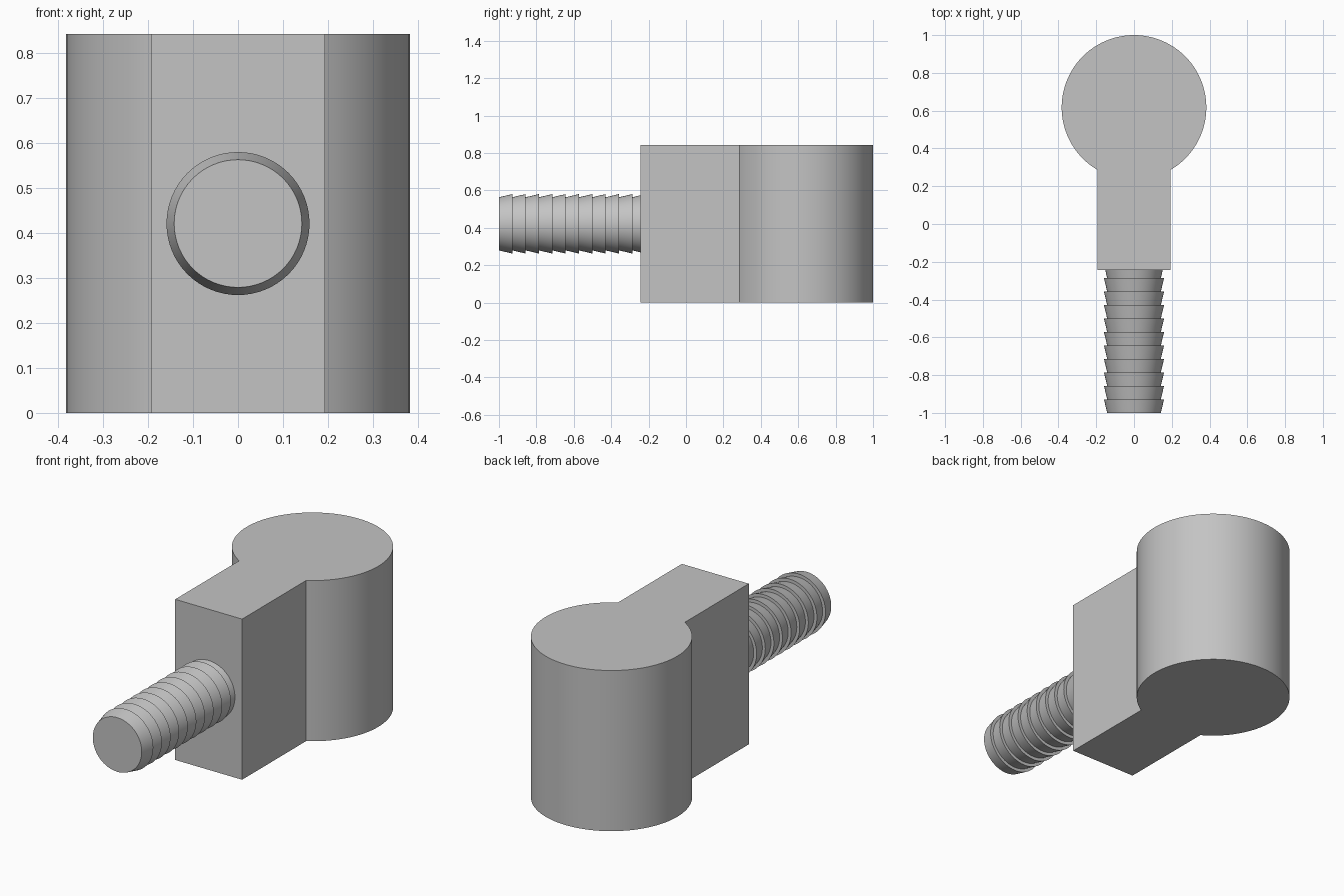
import bpy, bmesh, math
from mathutils import Vector

if "Cube" in bpy.data.objects:
    bpy.data.objects.remove(bpy.data.objects["Cube"], do_unlink=True)

HEIGHT = 0.842
HEAD_R, HEAD_Y = 0.383, 0.617
NECK_HALF, NECK_FRONT = 0.194, -0.243
PITCH, TEETH = 0.0713, 11
ROOT_R, TIP_R = 0.142, 0.159

grey = bpy.data.materials.new("plain grey")
grey.use_nodes = True
colour = (0.55, 0.55, 0.55, 1)
grey.diffuse_color = colour
grey.node_tree.nodes["Principled BSDF"].inputs["Base Color"].default_value = colour


def finish(name, bm):
    """Turn a bmesh into a smooth-shaded object with sharp edges kept."""
    bmesh.ops.recalc_face_normals(bm, faces=bm.faces)
    mesh = bpy.data.meshes.new(name)
    bm.to_mesh(mesh)
    bm.free()
    mesh.materials.append(grey)
    obj = bpy.data.objects.new(name, mesh)
    bpy.context.collection.objects.link(obj)
    bpy.ops.object.select_all(action='DESELECT')
    obj.select_set(True)
    bpy.context.view_layer.objects.active = obj
    bpy.ops.object.shade_smooth_by_angle(angle=math.radians(20))
    return obj


# Keyhole-shaped body: round head running into a square-ended neck
start = math.asin(NECK_HALF / HEAD_R)
steps = 80
outline = [(-NECK_HALF, NECK_FRONT), (NECK_HALF, NECK_FRONT)]
for i in range(steps + 1):
    a = start + (2 * math.pi - 2 * start) * i / steps
    outline.append((HEAD_R * math.sin(a), HEAD_Y - HEAD_R * math.cos(a)))
bm = bmesh.new()
base = bm.faces.new([bm.verts.new((x, y, 0)) for x, y in outline])
raised = bmesh.ops.extrude_face_region(bm, geom=[base], use_keep_orig=True)
top = [v for v in raised["geom"] if isinstance(v, bmesh.types.BMVert)]
bmesh.ops.translate(bm, verts=top, vec=(0, 0, HEIGHT))
finish("keyhole_body", bm)

# Barbed stem: a saw-tooth profile swept round the y axis
sides = 64
bm = bmesh.new()
rings = []
for t in range(TEETH):
    for y, r in ((-1 + t * PITCH, ROOT_R), (-1 + (t + 1) * PITCH, TIP_R)):
        rings.append([bm.verts.new((r * math.cos(a), y, HEIGHT / 2 + r * math.sin(a)))
                      for a in (2 * math.pi * k / sides for k in range(sides))])
for one, two in zip(rings, rings[1:]):
    for k in range(sides):
        n = (k + 1) % sides
        bm.faces.new((one[k], one[n], two[n], two[k]))
bm.faces.new(rings[0])
bm.faces.new(rings[-1])
finish("barbed_stem", bm)
